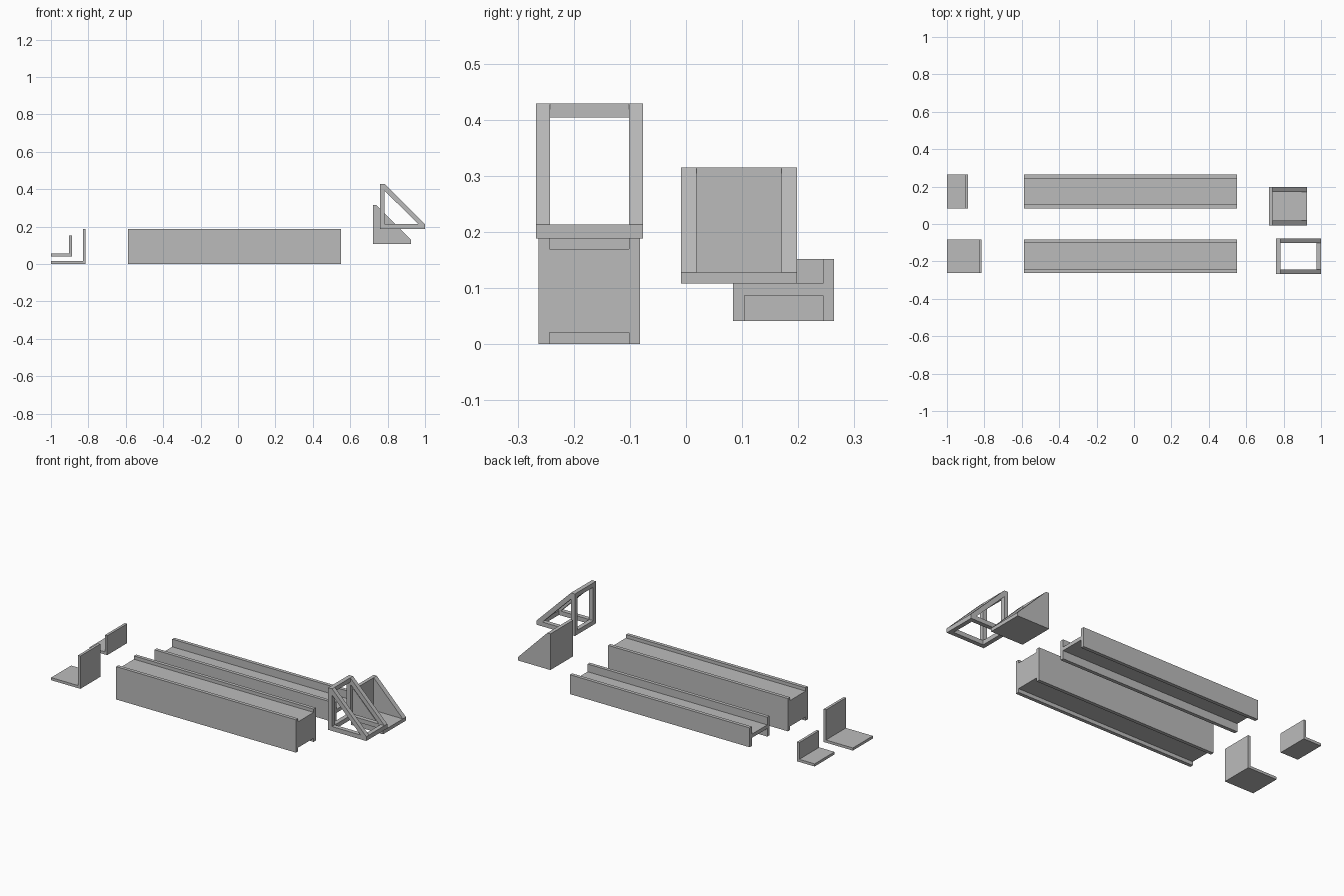
import bpy
import bmesh

cube = bpy.data.objects.get("Cube")
if cube:
    bpy.data.objects.remove(cube, do_unlink=True)

grey = bpy.data.materials.new("plain_grey")
grey.use_nodes = True
colour = (0.5, 0.5, 0.5, 1)
grey.diffuse_color = colour
grey.node_tree.nodes["Principled BSDF"].inputs["Base Color"].default_value = colour


def add_prism(bm, profile, axis, start, end):
    """Extrude a flat profile along x (profile in y, z) or y (profile in x, z)."""
    def place(a, b, t):
        return (t, a, b) if axis == "x" else (a, t, b)
    face = bm.faces.new([bm.verts.new(place(a, b, start)) for a, b in profile])
    result = bmesh.ops.extrude_face_region(bm, geom=[face])
    verts = [v for v in result["geom"] if isinstance(v, bmesh.types.BMVert)]
    shift = place(0, 0, end - start)
    bmesh.ops.translate(bm, vec=shift, verts=verts)


def finish(name, bm):
    bmesh.ops.recalc_face_normals(bm, faces=bm.faces)
    mesh = bpy.data.meshes.new(name)
    bm.to_mesh(mesh)
    bm.free()
    mesh.materials.append(grey)
    obj = bpy.data.objects.new(name, mesh)
    bpy.context.collection.objects.link(obj)
    return obj


def prism(name, profile, axis, start, end):
    bm = bmesh.new()
    add_prism(bm, profile, axis, start, end)
    return finish(name, bm)


def cut(obj, cutter):
    cutter.hide_render = True
    cutter.hide_viewport = True
    cutter.display_type = "WIRE"
    mod = obj.modifiers.new("opening", "BOOLEAN")
    mod.operation = "DIFFERENCE"
    mod.solver = "EXACT"
    mod.object = cutter


def beam(name, y0, y1, z0, web0, web1, z1, wall=0.02):
    """H-shaped beam running along x."""
    a, b = y0 + wall, y1 - wall
    profile = [(y0, z0), (a, z0), (a, web0), (b, web0), (b, z0), (y1, z0),
               (y1, z1), (b, z1), (b, web1), (a, web1), (a, z1), (y0, z1)]
    prism(name, profile, "x", -0.588, 0.551)


def bracket(name, x1, y0, y1, z0, z1, t):
    """L-shaped plate with its upright on the +x edge."""
    x0 = -1
    profile = [(x0, z0), (x1, z0), (x1, z1), (x1 - t, z1), (x1 - t, z0 + t), (x0, z0 + t)]
    prism(name, profile, "y", y0, y1)


def wedge_outline(x0, x1, z0, z1, t):
    return [(x0, z0), (x1, z0), (x1, z0 + t), (x0 + t, z1), (x0, z1)]


# Long beams
beam("front_beam", -0.263, -0.082, 0, 0.021, 0.169, 0.188)
beam("back_beam", 0.084, 0.264, 0.041, 0.087, 0.108, 0.152)

# Angle brackets
bracket("large_bracket", -0.815, -0.263, -0.082, 0, 0.188, 0.015)
bracket("small_bracket", -0.888, 0.084, 0.264, 0.041, 0.152, 0.015)

# Closed corner wedge, hollow between its side gussets
x0, x1, z0, z1, t = 0.721, 0.926, 0.108, 0.315, 0.02
wedge = prism("closed_wedge", wedge_outline(x0, x1, z0, z1, t), "y", -0.009, 0.198)
hollow = [(x0 + t, z0 + t), (x1 + t, z0 + t), (x1 + t, z1 + t), (x0 + t, z1 + t)]
cut(wedge, prism("wedge_hollow_cutter", hollow, "y", 0.019, 0.17))

# Open corner wedge: side frames joined by crossbars
x0, x1, z0, z1, t = 0.758, 1.0, 0.188, 0.429, 0.025
y0, y1 = -0.267, -0.077
slope = 0.036
window = [(x0 + t, z0 + t), (x1 - slope, z0 + t), (x0 + t, z1 - slope)]
bars = [(x0, z0), (x0, z1 - t), (x1 - t, z0)]
for side, a, b in (("front", y0, y0 + t), ("back", y1 - t, y1)):
    frame = prism("open_wedge_" + side + "_frame", wedge_outline(x0, x1, z0, z1, t), "y", a, b)
    cut(frame, prism(side + "_window_cutter", window, "y", a - t, b + t))
for name, (bx, bz) in zip(("corner", "top", "toe"), bars):
    square = [(bx, bz), (bx + t, bz), (bx + t, bz + t), (bx, bz + t)]
    prism("open_wedge_" + name + "_bar", square, "y", y0 + t, y1 - t)
